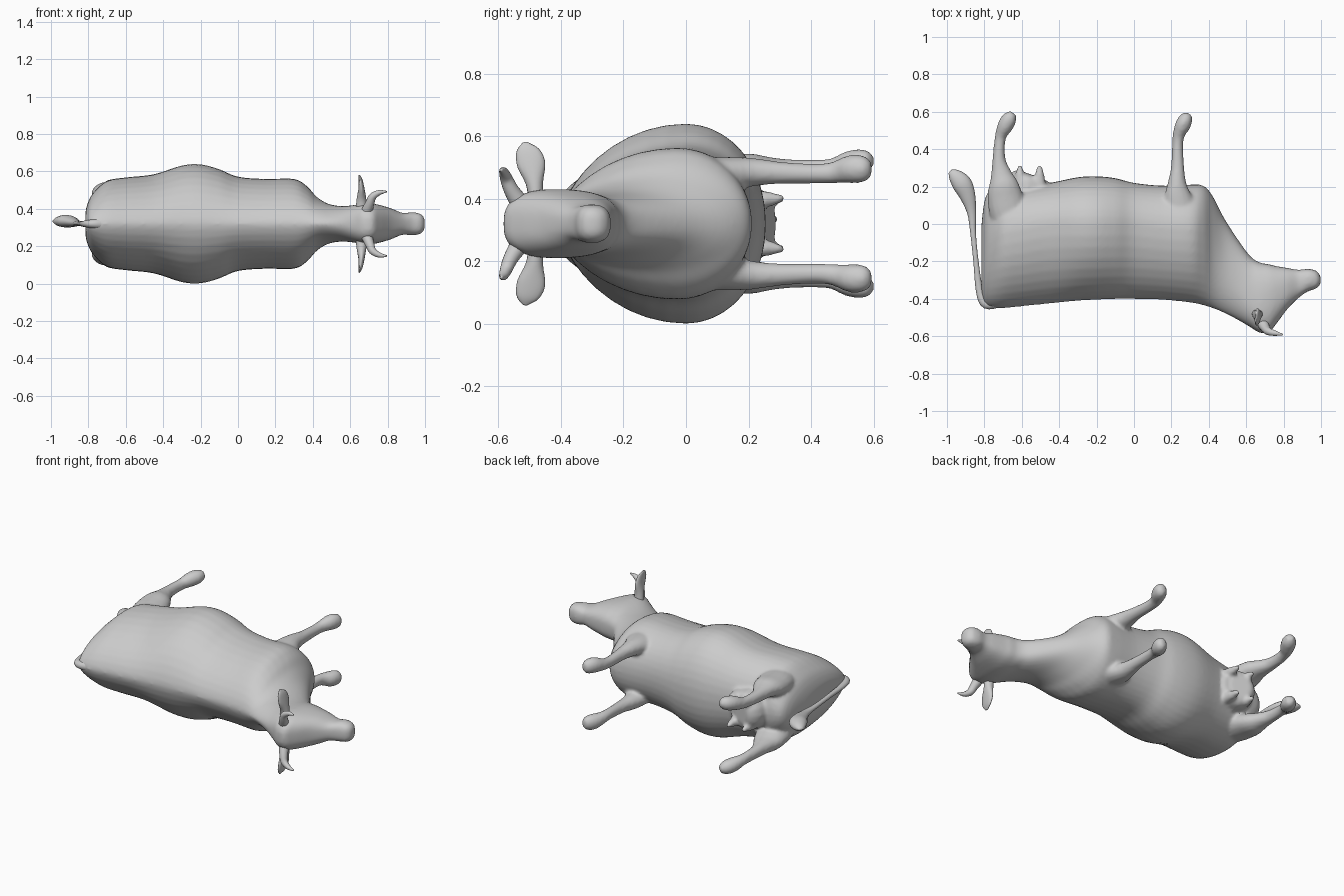
import bpy, bmesh, math
from mathutils import Vector

MID = 0.32  # height of the animal's symmetry plane (it lies on its side)


def smooth_rows(rows, steps=4):
    """Catmull-Rom interpolation through rows of numbers."""
    out = []
    for i in range(len(rows) - 1):
        p0, p1, p2 = rows[max(i - 1, 0)], rows[i], rows[i + 1]
        p3 = rows[min(i + 2, len(rows) - 1)]
        for k in range(steps):
            t = k / steps
            out.append([0.5 * (2 * b + (c - a) * t + (2 * a - 5 * b + 4 * c - d) * t * t
                               + (3 * b - a - 3 * c + d) * t ** 3)
                        for a, b, c, d in zip(p0, p1, p2, p3)])
    out.append(list(rows[-1]))
    return out


def loft(name, rings):
    bm = bmesh.new()
    loops = [[bm.verts.new(p) for p in r] for r in rings]
    n = len(loops[0])
    for a, b in zip(loops, loops[1:]):
        for i in range(n):
            j = (i + 1) % n
            bm.faces.new((a[i], a[j], b[j], b[i]))
    bm.faces.new(loops[0])
    bm.faces.new(loops[-1])
    bmesh.ops.recalc_face_normals(bm, faces=bm.faces)
    me = bpy.data.meshes.new(name)
    bm.to_mesh(me)
    bm.free()
    for p in me.polygons:
        p.use_smooth = True
    ob = bpy.data.objects.new(name, me)
    bpy.context.collection.objects.link(ob)
    return ob


def sweep(name, rows, ref, side=1, n=16):
    """Tube through rows (x, y, sideways offset, radius along ref, other radius)."""
    rows = smooth_rows(rows)
    pts = [Vector((r[0], r[1], MID + side * r[2])) for r in rows]
    rings = []
    for i, (p, r) in enumerate(zip(pts, rows)):
        t = (pts[min(i + 1, len(pts) - 1)] - pts[max(i - 1, 0)]).normalized()
        u = Vector(ref)
        u = (u - t * u.dot(t)).normalized()
        v = t.cross(u)
        rings.append([p + u * max(r[3], .002) * math.cos(a) + v * max(r[4], .002) * math.sin(a)
                      for a in (2 * math.pi * k / n for k in range(n))])
    return loft(name, rings)


# Torso, neck and head: x, back y, belly y, y of widest point, half width
SECTIONS = [
    (-.815, -.36, 0, -.2, .07), (-.80, -.42, .12, -.15, .12), (-.77, -.445, .18, -.1, .17),
    (-.7, -.45, .2, -.05, .23), (-.6, -.44, .2, -.03, .248), (-.45, -.425, .22, 0, .265),
    (-.3, -.41, .25, 0, .312), (-.2, -.405, .255, 0, .318), (-.1, -.4, .245, 0, .292),
    (0, -.4, .22, 0, .252), (.15, -.405, .205, -.02, .24), (.3, -.42, .21, -.03, .24),
    (.37, -.435, .205, -.04, .2), (.42, -.45, .15, -.1, .145), (.48, -.475, .035, -.2, .108),
    (.55, -.51, -.075, -.3, .095), (.62, -.55, -.17, -.4, .1), (.67, -.58, -.205, -.42, .11),
    (.72, -.58, -.215, -.4, .108), (.76, -.535, -.225, -.38, .1), (.82, -.455, -.235, -.35, .082),
    (.88, -.395, -.245, -.32, .058), (.93, -.36, -.24, -.3, .062), (.975, -.345, -.25, -.3, .054),
    (.998, -.32, -.28, -.3, .03)]
rings = []
for x, top, bot, mid, w in smooth_rows(SECTIONS):
    head = min(max((x - .45) / .2, 0), 1)          # head is boxier, back is ridged
    ring = []
    for k in range(40):
        a = 2 * math.pi * k / 40
        s, c = math.sin(a), math.cos(a)
        power = (1 - head) * (1.25 if s < 0 else 0.95) + head * 0.7
        h = math.copysign(abs(s) ** (1 - .15 * head), s)
        ring.append((x, mid + h * ((bot - mid) if s > 0 else (mid - top)),
                     MID + w * math.copysign(abs(c) ** power, c)))
    rings.append(ring)
body = loft("body", rings)
fused = [body]

# Legs, ears and teats, mirrored about the symmetry plane
FRONT_LEG = [(.26, .02, .15, .06, .1), (.235, .14, .162, .052, .075), (.23, .22, .165, .045, .05),
             (.233, .3, .163, .036, .036), (.233, .42, .16, .032, .03), (.24, .48, .165, .036, .033),
             (.262, .53, .175, .046, .042), (.28, .57, .175, .042, .035), (.288, .592, .175, .022, .018)]
HIND_LEG = [(-.63, -.1, .12, .07, .08), (-.67, .05, .145, .07, .1), (-.69, .15, .16, .062, .095),
            (-.698, .21, .17, .055, .08), (-.71, .27, .17, .043, .056), (-.722, .35, .17, .036, .035),
            (-.715, .46, .175, .033, .03), (-.69, .52, .19, .042, .042), (-.665, .565, .2, .04, .04),
            (-.645, .592, .205, .022, .02)]
EAR = [(.66, -.48, .08, .03, .025), (.66, -.485, .13, .026, .028), (.66, -.495, .19, .016, .045),
       (.655, -.51, .235, .01, .035), (.648, -.515, .26, .004, .008)]
HORN = [(.69, -.535, .07, .03, .03), (.705, -.56, .11, .024, .024), (.72, -.575, .145, .02, .02),
        (.755, -.584, .167, .014, .014), (.795, -.592, .172, .004, .004)]
for side, label in ((1, "left"), (-1, "right")):
    fused.append(sweep("front_leg_" + label, FRONT_LEG, (0, 0, 1), side))
    fused.append(sweep("hind_leg_" + label, HIND_LEG, (0, 0, 1), side))
    sweep("ear_" + label, EAR, (1, 0, 0), side)
    sweep("horn_" + label, HORN, (0, 1, 0), side)
    for x in (-.61, -.505):
        fused.append(sweep("teat", [(x, .2, .075, .035, .035), (x, .26, .078, .026, .026),
                                    (x, .3, .08, .015, .015), (x, .318, .08, .008, .008)],
                           (0, 0, 1), side))

# Udder
fused.append(sweep("udder", [(-.57, .1, 0, .12, .12), (-.57, .2, 0, .12, .12),
                             (-.565, .25, 0, .105, .1), (-.56, .268, 0, .06, .06)], (0, 0, 1)))

# Tail with tuft
sweep("tail", [(-.72, -.42, 0, .03, .025), (-.79, -.425, 0, .022, .028), (-.825, -.36, 0, .016, .02),
               (-.845, -.2, .002, .013, .014), (-.86, -.05, .002, .013, .015),
               (-.868, .06, .004, .018, .024), (-.89, .15, .01, .028, .042),
               (-.92, .215, .014, .034, .052), (-.96, .26, .014, .024, .036),
               (-.985, .28, .014, .006, .012)], (0, 0, 1))

# Fuse torso, legs and udder into one smooth skin
bpy.ops.object.select_all(action='DESELECT')
for ob in fused:
    ob.select_set(True)
bpy.context.view_layer.objects.active = body
bpy.ops.object.join()
rm = body.modifiers.new("fuse", 'REMESH')
rm.mode = 'VOXEL'
rm.voxel_size = 0.01
rm.use_smooth_shade = True
sm = body.modifiers.new("soften", 'SMOOTH')
sm.factor = 0.5
sm.iterations = 6
